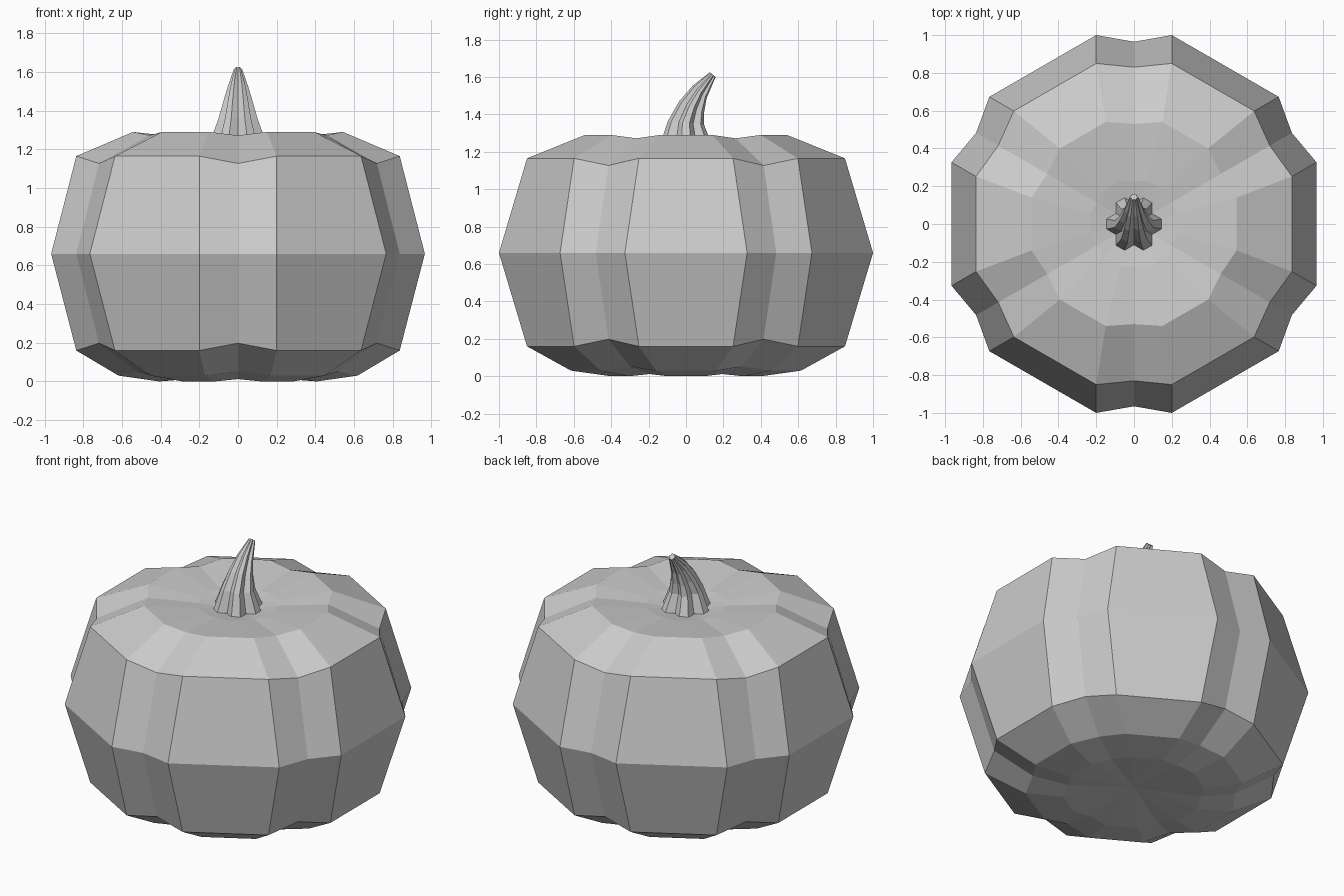
import bpy
import bmesh
import math
from mathutils import Matrix, Vector

cube = bpy.data.objects.get("Cube")
if cube:
    bpy.data.objects.remove(cube, do_unlink=True)


def make_material(name, color):
    mat = bpy.data.materials.new(name)
    mat.use_nodes = True
    mat.diffuse_color = color
    mat.node_tree.nodes["Principled BSDF"].inputs["Base Color"].default_value = color
    return mat


grey = make_material("plain grey", (0.6, 0.6, 0.6, 1))


def lobed_ring(bm, reach, half, groove, dip=0, place=Matrix()):
    """Six grooves, each between two ridges `half` to either side."""
    verts = []
    for i in range(6):
        turn = Matrix.Rotation(math.radians(60 * i + 30), 4, "Z")
        for p in ((reach, -half, 0), (groove, 0, dip), (reach, half, 0)):
            verts.append(bm.verts.new(place @ turn @ Vector(p)))
    return verts


def skin(bm, rings):
    for low, high in zip(rings, rings[1:]):
        for i in range(len(low)):
            j = (i + 1) % len(low)
            bm.faces.new((low[i], low[j], high[j], high[i]))


def fan(bm, ring, center):
    tip = bm.verts.new(center)
    for i in range(len(ring)):
        bm.faces.new((ring[i - 1], ring[i], tip))


def finish(bm, name):
    bmesh.ops.recalc_face_normals(bm, faces=bm.faces)
    mesh = bpy.data.meshes.new(name)
    bm.to_mesh(mesh)
    bm.free()
    mesh.materials.append(grey)
    obj = bpy.data.objects.new(name, mesh)
    bpy.context.collection.objects.link(obj)
    return obj


# Ribbed body: height, ridge reach, ridge half width, groove reach, groove dip
body_profile = [
    (0.02, 0.16, 0.05, 0.155, 0.005),
    (0.0, 0.40, 0.12, 0.39, 0.012),
    (0.03, 0.615, 0.17, 0.60, 0.022),
    (0.16, 0.85, 0.20, 0.83, 0.038),
    (0.66, 1.0, 0.20, 0.965, 0),
    (1.165, 0.85, 0.20, 0.83, -0.038),
    (1.29, 0.54, 0.15, 0.53, -0.018),
    (1.255, 0.23, 0.07, 0.225, -0.005),
]
bm = bmesh.new()
rings = [lobed_ring(bm, d, w, g, dip, Matrix.Translation((0, 0, z)))
         for z, d, w, g, dip in body_profile]
skin(bm, rings)
fan(bm, rings[0], (0, 0, 0.035))
fan(bm, rings[-1], (0, 0, 1.21))
finish(bm, "pumpkin_body")

# Fluted stem bending backwards: y, z, reach, tilt in degrees
stem_path = [
    (0.0, 1.235, 0.14, 0),
    (0.0, 1.355, 0.097, 6),
    (0.03, 1.44, 0.073, 24),
    (0.073, 1.52, 0.05, 42),
    (0.143, 1.613, 0.02, 40),
]
bm = bmesh.new()
rings = []
for y, z, d, tilt in stem_path:
    place = Matrix.Translation((0, y, z)) @ Matrix.Rotation(math.radians(-tilt), 4, "X")
    rings.append(lobed_ring(bm, d, d * 0.36, d * 0.79, 0, place))
skin(bm, rings)
bm.faces.new(rings[0])
bm.faces.new(rings[-1])
finish(bm, "pumpkin_stem")
